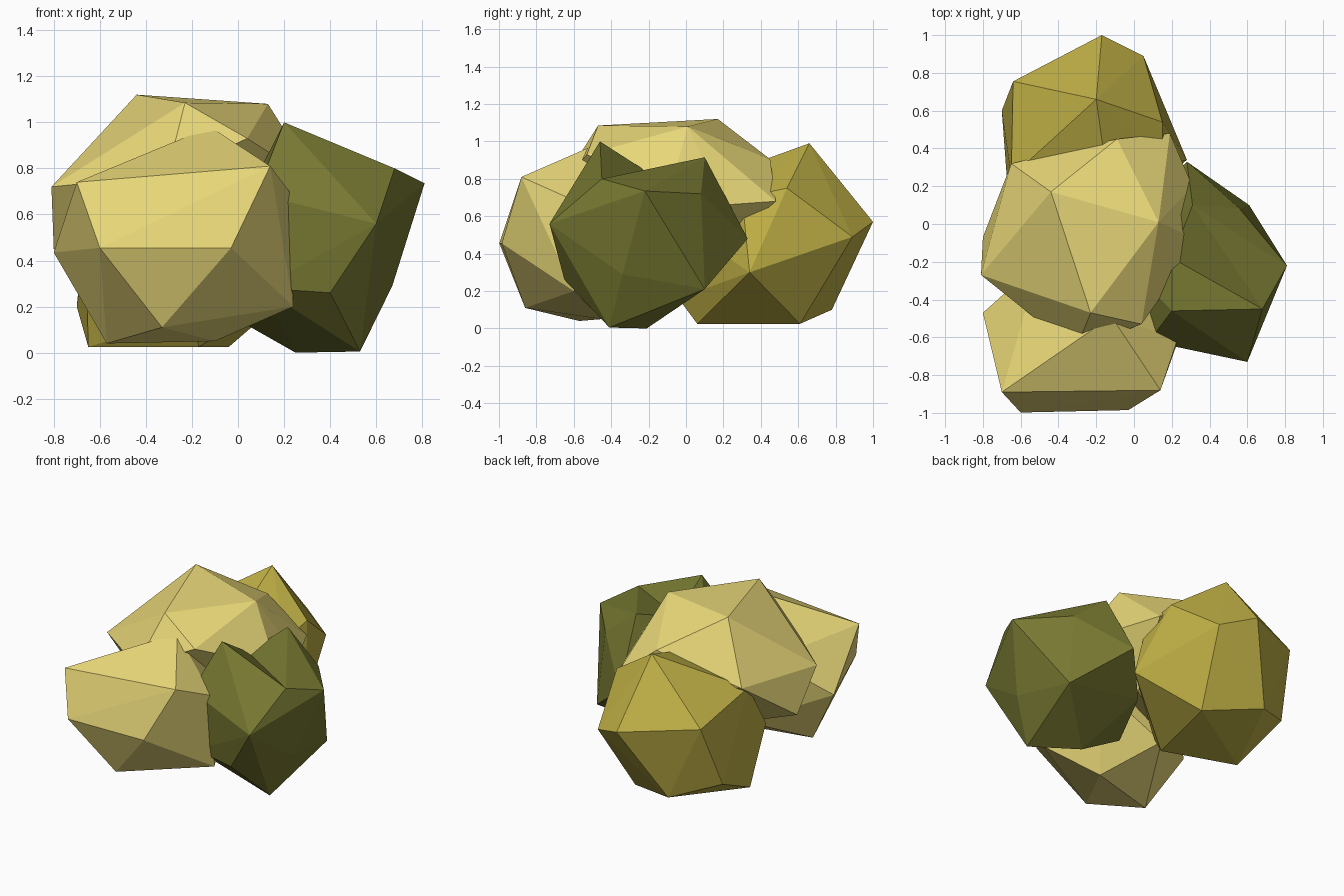
import bpy, bmesh
from mathutils import Vector

if "Cube" in bpy.data.objects:
    bpy.data.objects.remove(bpy.data.objects["Cube"])


def material(name, rgb):
    m = bpy.data.materials.new(name)
    m.diffuse_color = (*rgb, 1)
    m.use_nodes = True
    m.node_tree.nodes["Principled BSDF"].inputs["Base Color"].default_value = m.diffuse_color
    return m


def find_edge(bm, a, b):
    for e in bm.edges:
        if all(min((v.co - Vector(p)).length for v in e.verts) < 1e-4 for p in (a, b)):
            return e


def clump(name, corners, mat, flip=None, dent=None):
    """Faceted leaf clump: hull of its corner points, optionally dented on one edge."""
    bm = bmesh.new()
    verts = [bm.verts.new(c) for c in corners]
    bmesh.ops.convex_hull(bm, input=verts)
    loose = [v for v in bm.verts if not v.link_faces]
    bmesh.ops.delete(bm, geom=loose, context='VERTS')
    if flip:
        e = find_edge(bm, *flip)
        if e:
            bmesh.ops.rotate_edges(bm, edges=[e])
    if dent:
        a, b, target = dent
        e = find_edge(bm, a, b)
        if e:
            new = bmesh.ops.subdivide_edges(bm, edges=[e], cuts=1)
            for g in new['geom_inner']:
                if isinstance(g, bmesh.types.BMVert):
                    g.co = target
        bmesh.ops.triangulate(bm, faces=bm.faces[:])
    bmesh.ops.recalc_face_normals(bm, faces=bm.faces[:])
    me = bpy.data.meshes.new(name)
    bm.to_mesh(me)
    bm.free()
    me.materials.append(mat)
    ob = bpy.data.objects.new(name, me)
    bpy.context.collection.objects.link(ob)
    return ob


straw = material("straw", (0.82, 0.69, 0.19))
mustard = material("mustard", (0.52, 0.43, 0.06))
olive = material("olive", (0.18, 0.185, 0.03))

# front clump
clump("front_clump", [
    (-.70, -.89, .74), (.14, -.88, .81), (-.60, -.998, .455), (-.03, -.985, .455),
    (-.33, -.86, .11), (-.57, -.57, .04), (.24, -.60, .20), (.23, -.61, .69),
    (-.12, -.49, .98), (-.80, -.47, .435), (-.10, -.45, .05), (-.35, -.15, .25),
    (-.5, -.2, .7), (.1, -.2, .5)], straw)

# top clump
clump("top_clump", [
    (-.44, .17, 1.12), (.13, .01, 1.08), (-.23, -.47, 1.085), (-.81, -.27, .72),
    (-.31, -.67, .77), (.04, -.53, .93), (.19, .48, .68), (.35, -.09, .73),
    (-.09, .45, .905), (.31, .20, .66), (-.80, -.07, .45), (-.65, .32, .74),
    (-.35, -.1, .27), (.05, .1, .35)], straw)

# right clump, dented where it meets the top clump
clump("right_clump", [
    (.20, -.46, 1.0), (.68, -.45, .80), (.81, -.22, .735), (.31, .10, .915),
    (.56, .08, .72), (.60, -.73, .56), (.67, -.34, .29), (.61, .10, .21),
    (.28, .33, .48), (.40, -.65, .26), (.53, -.41, .005), (.25, -.21, 0),
    (.08, -.62, .69), (.10, -.60, .28), (-.05, -.20, .17), (.05, .10, .30),
    (-.05, -.2, .5)], olive,
    flip=((.20, -.46, 1.0), (.81, -.22, .735)),
    dent=((.20, -.46, 1.0), (.31, .10, .915), (.20, -.18, .82)))

# back clump
clump("back_clump", [
    (-.20, .66, .99), (.15, .54, .75), (-.17, 1.0, .57), (.05, .89, .49),
    (.28, .34, .30), (-.41, .78, .10), (-.04, .61, .025), (-.17, .06, .025),
    (-.65, .23, .025), (-.70, .60, .20), (-.64, .755, .62), (-.65, .25, .72),
    (-.15, .30, .86), (.15, .30, .70), (-.66, .07, .41), (-.20, -.04, .16),
    (-.05, .05, .5)], mustard)
